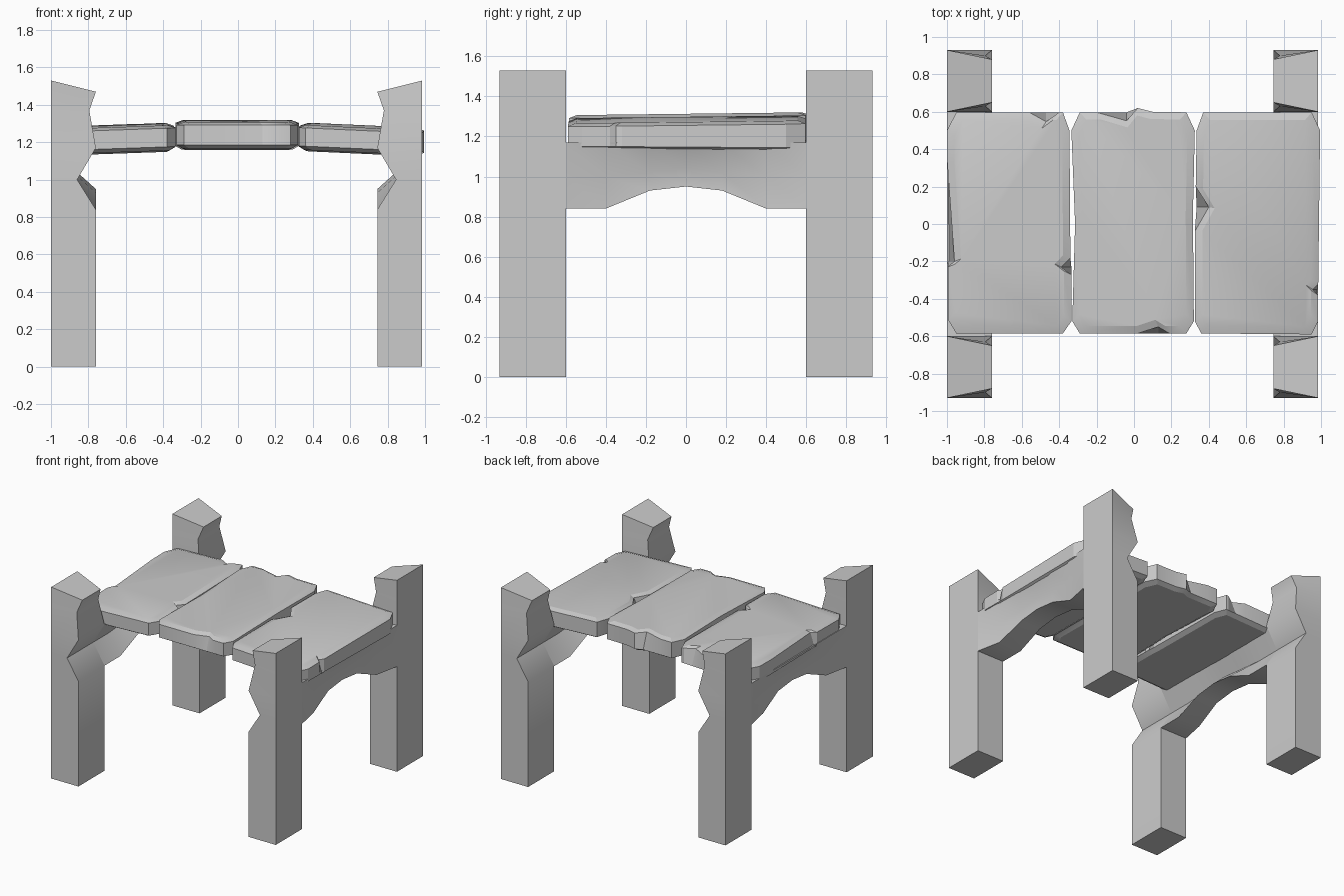
import bpy, bmesh, math

if "Cube" in bpy.data.objects:
    bpy.data.objects.remove(bpy.data.objects["Cube"])

XC = -0.0075      # mirror line of the supports
OUT = 0.9925      # outer face distance from that line


def loft(name, rings, angle):
    """Skin a list of equal-length closed rings and cap both ends."""
    bm = bmesh.new()
    vs = [[bm.verts.new(p) for p in r] for r in rings]
    n = len(vs[0])
    for a, b in zip(vs, vs[1:]):
        for i in range(n):
            j = (i + 1) % n
            bm.faces.new((a[i], a[j], b[j], b[i]))
    bm.faces.new(vs[0][::-1])
    bm.faces.new(vs[-1])
    bmesh.ops.recalc_face_normals(bm, faces=bm.faces[:])
    me = bpy.data.meshes.new(name)
    bm.to_mesh(me)
    bm.free()
    ob = bpy.data.objects.new(name, me)
    bpy.context.collection.objects.link(ob)
    bpy.ops.object.select_all(action='DESELECT')
    ob.select_set(True)
    bpy.context.view_layer.objects.active = ob
    bpy.ops.object.shade_smooth_by_angle(angle=math.radians(angle))
    return ob


# Carved posts: (outer z, inner z, thickness, pinch of the inner edge)
POST = [(0, 0, 0.24, 0), (0.84, 0.84, 0.24, 0), (1.0, 1.0, 0.14, 0.0),
        (1.17, 1.17, 0.24, 0), (1.37, 1.37, 0.205, 0.03), (1.53, 1.47, 0.24, 0.05)]


def post(name, sx, sy):
    rings = []
    for zo, zi, t, p in POST:
        xo, xi = XC + sx * OUT, XC + sx * (OUT - t)
        rings.append([(xo, sy * 0.60, zo), (xo, sy * 0.93, zo),
                      (xi, sy * (0.93 - p), zi), (xi, sy * (0.60 + p), zi)])
    loft(name, rings, 60)


# Arched side beams: (y, underside z, recess of the outer face)
ARCH = [(-0.6, 0.84, 0), (-0.4, 0.84, 0.04), (-0.18, 0.93, 0.06), (0, 0.95, 0.06),
        (0.18, 0.93, 0.06), (0.4, 0.84, 0.04), (0.6, 0.84, 0)]


def beam(name, sx):
    rings = []
    for y, zb, r in ARCH:
        zm = max(1.0, zb + 0.09)
        sec = [(OUT, 1.17), (OUT - r, zm), (OUT - r, zb),
               (OUT - 0.24, zb), (OUT - 0.14, zm), (OUT - 0.24, 1.17)]
        rings.append([(XC + sx * x, y, z) for x, z in sec])
    loft(name, rings, 60)


for sx, side in ((-1, "left"), (1, "right")):
    beam(side + "_beam", sx)
    for sy, end in ((-1, "front"), (1, "back")):
        post(f"{end}_{side}_post", sx, sy)


# Stone slabs: outline points (x, y), chips add a shift (dx, dy) of the upper edge
def slab(name, pts, z0, z1, slope):
    xs, ys = [p[0] for p in pts], [p[1] for p in pts]
    cx, cy = (min(xs) + max(xs)) / 2, (min(ys) + max(ys)) / 2
    hx, hy = max(xs) - cx, max(ys) - cy

    def ring(z, inset, chip, tilt):
        out = []
        for p in pts:
            x, y = p[:2]
            if chip and len(p) > 2:
                x, y = x + p[2], y + p[3]
            x = cx + (x - cx) * (1 - inset / hx)
            y = cy + (y - cy) * (1 - inset / hy)
            out.append((x, y, z + slope * (x - cx) + tilt * y))
        return out

    loft(name, [ring(z0, 0.035, False, -0.006), ring(z0 + 0.02, 0, False, -0.006),
                ring(z1 - 0.015, 0, True, 0.012), ring(z1, 0.04, True, 0.012)], 20)


slab("left_slab", [
    (-0.95, -0.585), (-0.38, -0.585), (-0.335, -0.52), (-0.335, -0.27),
    (-0.335, -0.23, -0.055, 0), (-0.34, -0.18), (-0.345, 0.50), (-0.38, 0.597),
    (-0.40, 0.597), (-0.47, 0.597, 0, -0.05), (-0.56, 0.597), (-0.95, 0.597),
    (-1.0, 0.50), (-1.0, 0.35), (-0.995, -0.20, 0.035, 0), (-0.995, -0.23),
    (-0.995, -0.51)], 1.142, 1.287, 0.035)

slab("middle_slab", [
    (-0.29, -0.585), (0.02, -0.585), (0.13, -0.585, 0, 0.035), (0.19, -0.585),
    (0.28, -0.585), (0.32, -0.52), (0.315, 0.05), (0.325, 0.50), (0.28, 0.597),
    (0.10, 0.60), (0.02, 0.62), (-0.04, 0.597, 0, -0.045), (-0.20, 0.597),
    (-0.29, 0.597), (-0.335, 0.50), (-0.315, 0.0), (-0.33, -0.52)],
    1.163, 1.313, 0.0)

slab("right_slab", [
    (0.36, -0.585), (0.95, -0.59), (0.985, -0.52), (0.985, -0.38),
    (0.985, -0.35, -0.03, 0), (0.985, -0.32), (0.995, 0.50), (0.95, 0.597),
    (0.37, 0.597), (0.335, 0.50), (0.33, 0.20), (0.335, 0.09, 0.065, 0),
    (0.325, -0.04), (0.325, -0.52)], 1.142, 1.285, -0.045)
